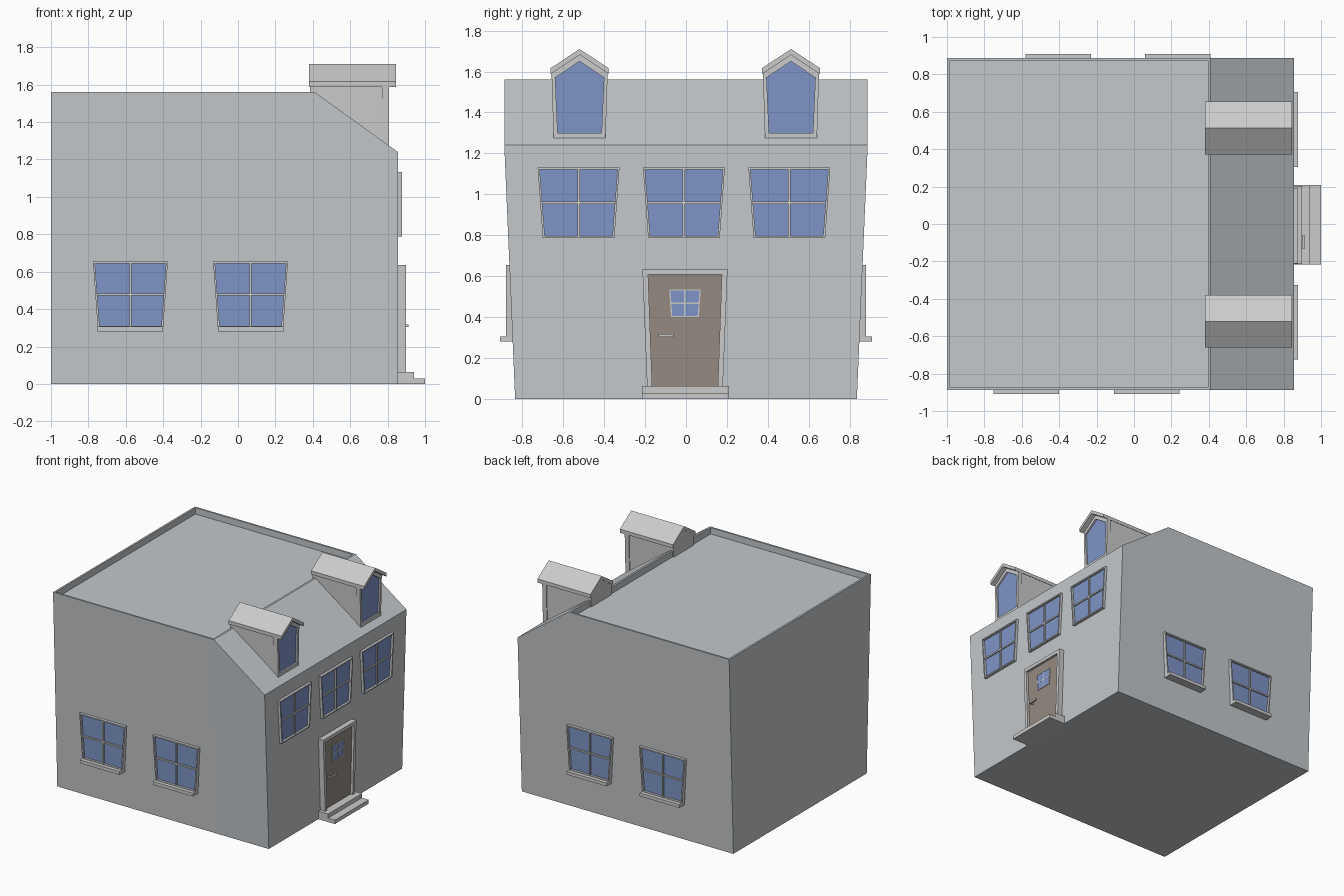
import bpy, bmesh

if "Cube" in bpy.data.objects:
    bpy.data.objects.remove(bpy.data.objects["Cube"])


def material(name, rgb):
    m = bpy.data.materials.new(name)
    m.diffuse_color = (*rgb, 1)
    m.use_nodes = True
    m.node_tree.nodes["Principled BSDF"].inputs["Base Color"].default_value = m.diffuse_color
    return m


WALL = material("wall_paint", (0.55, 0.58, 0.60))
GLASS = material("glass", (0.21, 0.30, 0.57))
WOOD = material("door_wood", (0.30, 0.26, 0.22))


def finish(name, bm, mat=None):
    bmesh.ops.recalc_face_normals(bm, faces=bm.faces)
    me = bpy.data.meshes.new(name)
    bm.to_mesh(me)
    bm.free()
    ob = bpy.data.objects.new(name, me)
    bpy.context.collection.objects.link(ob)
    if mat:
        me.materials.append(mat)
    return ob


# Placement functions: (across, up, outward) -> world
def on_front(u, v, d):
    return (d, u, v)


def on_side(s):
    return lambda u, v, d: (u, s * d, v)


def prism(name, place, pts, d0, d1, mat=None):
    """Solid made by extruding a flat outline outward from d0 to d1."""
    bm = bmesh.new()
    a, b = [[bm.verts.new(place(u, v, d)) for u, v in pts] for d in (d0, d1)]
    bm.faces.new(a)
    bm.faces.new(b)
    n = len(pts)
    for i in range(n):
        j = (i + 1) % n
        bm.faces.new((a[i], a[j], b[j], b[i]))
    return finish(name, bm, mat)


def ring(name, place, outer, inner, d0, d1, mat=None):
    """Frame between two outlines with the same point count."""
    bm = bmesh.new()
    loops = [[bm.verts.new(place(u, v, d)) for u, v in pts]
             for pts, d in ((outer, d0), (outer, d1), (inner, d1), (inner, d0))]
    n = len(outer)
    for k in range(4):
        p, q = loops[k], loops[(k + 1) % 4]
        for i in range(n):
            j = (i + 1) % n
            bm.faces.new((p[i], p[j], q[j], q[i]))
    return finish(name, bm, mat)


def trap(c, wb, wt, z0, z1):
    """Trapezoid outline centred on c with bottom and top half widths."""
    return [(c - wb, z0), (c + wb, z0), (c + wt, z1), (c - wt, z1)]


def window(name, place, c, wb, wt, z0, z1, d_in, d_glass, d_out, t=0.01):
    """Tapered four-pane window."""
    inner = trap(c, wb - t, wt - t, z0 + t, z1 - t)
    ring(name + "_frame", place, trap(c, wb, wt, z0, z1), inner, d_in, d_out)
    prism(name + "_glass", place, trap(c, wb - t / 2, wt - t / 2, z0 + t / 2, z1 - t / 2),
          d_in, d_glass, GLASS)
    zm, wm, h = (z0 + z1) / 2, (wb + wt) / 2 - t / 2, t * 0.6
    d_bar = d_glass + (d_out - d_glass) * 0.6
    prism(name + "_upright_bar", place, trap(c, h, h, z0 + t / 2, z1 - t / 2), d_in, d_bar)
    prism(name + "_cross_bar", place, trap(c, wm, wm, zm - h, zm + h), d_in, d_bar - 0.001)


# House body: walls lean outward, front roof slope, sunken flat roof
bm = bmesh.new()
outline = [(-1, 0, .835), (.41, 0, .835), (.855, 0, .835),
           (.855, 1.24, .888), (.41, 1.56, .888), (-1, 1.56, .888)]
L = [bm.verts.new((x, -w, z)) for x, z, w in outline]
R = [bm.verts.new((x, w, z)) for x, z, w in outline]
for s in (L, R):
    bm.faces.new((s[0], s[1], s[4], s[5]))
    bm.faces.new((s[1], s[2], s[3], s[4]))
for i in range(6):
    j = (i + 1) % 6
    f = bm.faces.new((L[i], L[j], R[j], R[i]))
    if i == 4:
        top = f
bmesh.ops.recalc_face_normals(bm, faces=bm.faces)
bmesh.ops.inset_individual(bm, faces=[top], thickness=0.021)
floor = bmesh.ops.extrude_discrete_faces(bm, faces=[top])["faces"][0]
bmesh.ops.translate(bm, verts=floor.verts, vec=(0, 0, -0.05))
finish("house_body", bm, WALL)

# Upper front windows
for i, c in enumerate((-.525, -.01, .505)):
    window(f"upper_window_{i}", on_front, c, .175, .20, .787, 1.132, .845, .859, .876)

# Side windows with sills
for s, label, centres in ((-1, "near", (-.575, .067)), (1, "far", (-.405, .235))):
    for i, c in enumerate(centres):
        n = f"{label}_window_{i}"
        window(n, on_side(s), c, .175, .20, .30, .655, .83, .862, .88)
        prism(n + "_sill", on_side(s), trap(c, .175, .175, .28, .306), .83, .91)

# Dormers with gabled roofs
for i, c in enumerate((-.52, .513)):
    def gable(wb, zb, we, ze, zp):
        return [(c - wb, zb), (c + wb, zb), (c + we, ze), (c, zp), (c - we, ze)]
    n = f"dormer_{i}"
    prism(n + "_body", on_front, gable(.123, 1.265, .128, 1.60, 1.69), .385, .79)
    ring(n + "_frame", on_front, gable(.127, 1.27, .137, 1.595, 1.685),
         gable(.107, 1.30, .119, 1.57, 1.65), .77, .806)
    prism(n + "_glass", on_front, gable(.11, 1.29, .122, 1.573, 1.655), .78, .793, GLASS)
    roof = [(-.141, 1.588), (0, 1.682), (.141, 1.588), (.141, 1.617), (0, 1.71), (-.141, 1.617)]
    prism(n + "_roof", on_front, [(c + u, v) for u, v in roof], .38, .845)

# Door with frame, small window and handle
dc = -.005
prism("door", on_front, trap(dc, .165, .182, .06, .612), .84, .878, WOOD)
frame_outer = [(dc - .185, .06), (dc - .16, .06), (dc - .18, .608), (dc + .18, .608),
               (dc + .16, .06), (dc + .185, .06), (dc + .208, .635), (dc - .208, .635)]
prism("door_frame", on_front, frame_outer, .84, .897)
window("door_window", on_front, dc, .068, .077, .40, .535, .86, .880, .883, .006)
prism("door_handle", on_front, trap(-.097, .037, .037, .304, .318), .90, .912)
prism("door_handle_stem", on_front, trap(-.128, .006, .006, .305, .317), .87, .902)

# Entrance steps
steps = [(.84, 0), (1.0, 0), (1.0, .03), (.94, .03), (.94, .063), (.84, .063)]
prism("entrance_steps", lambda u, v, d: (u, d, v), steps, -.216, .209)
